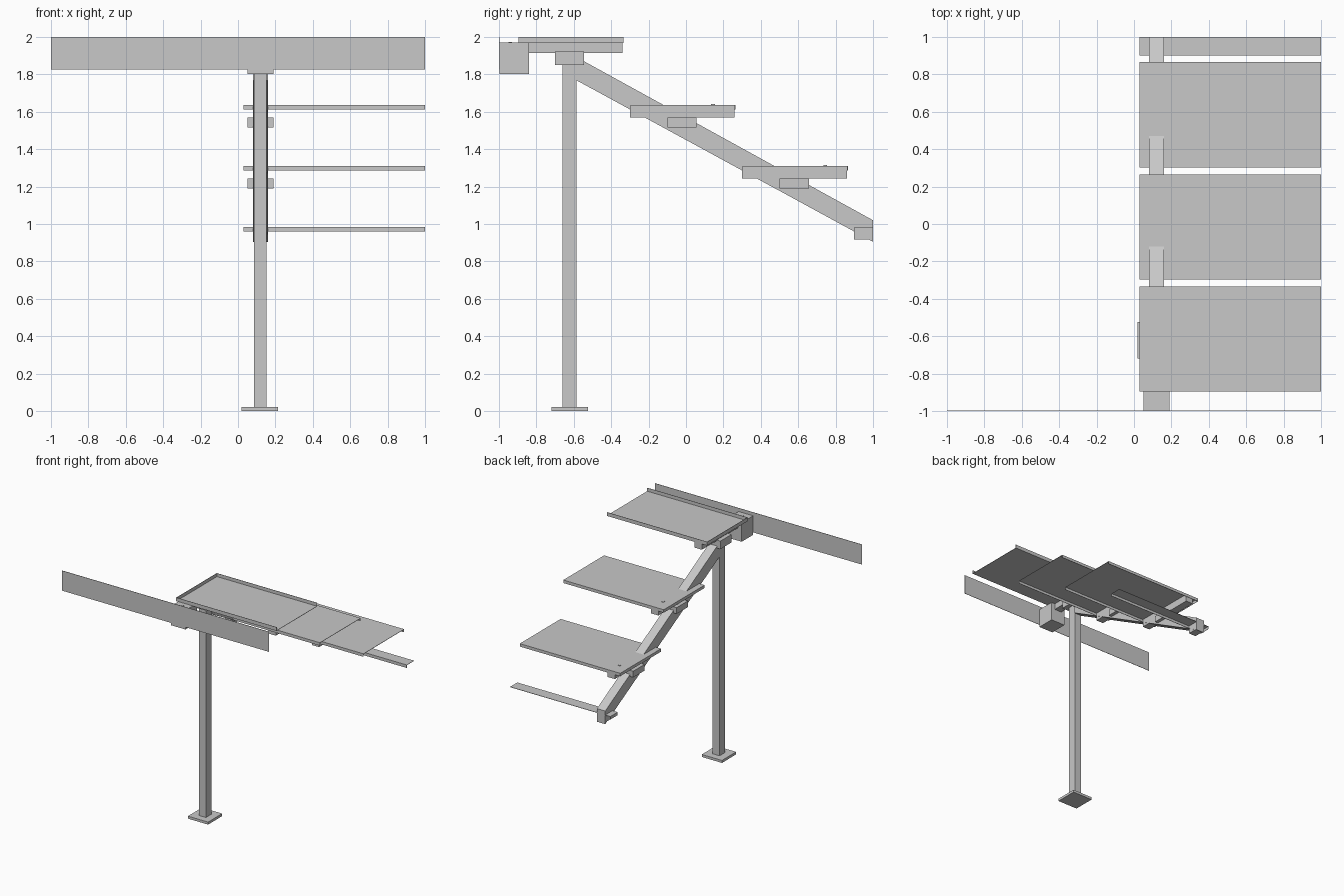
import bpy, bmesh

old = bpy.data.objects.get("Cube")
if old:
    bpy.data.objects.remove(old)

steel = bpy.data.materials.new("light_grey_steel")
steel.use_nodes = True
grey = (0.58, 0.58, 0.58, 1)
steel.diffuse_color = grey
steel.node_tree.nodes["Principled BSDF"].inputs["Base Color"].default_value = grey


def finish(name, bm):
    bmesh.ops.recalc_face_normals(bm, faces=bm.faces)
    mesh = bpy.data.meshes.new(name)
    bm.to_mesh(mesh)
    bm.free()
    mesh.materials.append(steel)
    obj = bpy.data.objects.new(name, mesh)
    bpy.context.collection.objects.link(obj)
    return obj


def add_box(bm, xs, ys, zs):
    verts = bmesh.ops.create_cube(bm, size=1)["verts"]
    for v in verts:
        for axis, (lo, hi) in enumerate((xs, ys, zs)):
            v.co[axis] = hi if v.co[axis] > 0 else lo


def box(name, xs, ys, zs):
    bm = bmesh.new()
    add_box(bm, xs, ys, zs)
    return finish(name, bm)


def extrude_side(name, outline, x0, x1):
    """Extrude a y-z outline along x."""
    bm = bmesh.new()
    face = bm.faces.new([bm.verts.new((x0, y, z)) for y, z in outline])
    new = bmesh.ops.extrude_face_region(bm, geom=[face])["geom"]
    moved = [g for g in new if isinstance(g, bmesh.types.BMVert)]
    bmesh.ops.translate(bm, verts=moved, vec=(x1 - x0, 0, 0))
    return finish(name, bm)


T = 0.003             # sheet thickness
TREAD_X = (0.03, 1.0)
CLAMP_X = (0.05, 0.19)
ARM_X = (0.085, 0.155)


def tread(name, y0, y1, z0, z1, sheet_on_top, back_lip=True):
    """Folded sheet with a lip at the front, back and inner end."""
    bm = bmesh.new()
    sheet = (z1 - T, z1) if sheet_on_top else (z0, z0 + T)
    add_box(bm, TREAD_X, (y0, y1), sheet)
    add_box(bm, TREAD_X, (y0, y0 + T), (z0, z1))
    if back_lip:
        add_box(bm, TREAD_X, (y1 - T, y1), (z0, z1))
    add_box(bm, (TREAD_X[0], TREAD_X[0] + T), (y0, y1), (z0, z1))
    return finish(name, bm)


def bolt(name, y, z):
    box(name, (0.11, 0.13), (y - 0.01, y + 0.01), (z - 0.01, z + 0.004))


# Post and foot plate
box("foot_plate", (0.02, 0.215), (-0.72, -0.525), (0, 0.022))
box("post", (0.085, 0.152), (-0.66, -0.585), (0.02, 1.86))

# Sloping stringer
extrude_side("stringer", [(-0.585, 1.768), (1, 0.905), (1, 1.02), (-0.585, 1.892)],
             0.08, 0.16)

# Top landing fascia and its mounting block
box("fascia", (-1, 1), (-1, -1 + T), (1.825, 2))
box("fascia_block", CLAMP_X, (-1 + T, -0.84), (1.803, 1.97))
bolt("block_bolt", -0.94, 1.97)

# Top tread is an upturned tray
tread("top_tread", -0.895, -0.335, 1.968, 2.0, False)
box("top_arm", ARM_X, (-0.895, -0.34), (1.915, 1.968))
box("top_clamp", CLAMP_X, (-0.7, -0.545), (1.851, 1.921))

# Lower treads with arm, clamp and bolt
for i, label in enumerate(("middle", "lower")):
    dy, dz = 0.6 * i, -0.326 * i
    tread(label + "_tread", -0.298 + dy, 0.265 + dy, 1.611 + dz, 1.637 + dz, True)
    box(label + "_arm", ARM_X, (-0.3 + dy, 0.26 + dy), (1.57 + dz, 1.634 + dz))
    box(label + "_clamp", CLAMP_X, (-0.1 + dy, 0.057 + dy), (1.516 + dz, 1.57 + dz))
    bolt(label + "_bolt", 0.145 + dy, 1.637 + dz)

# Bottom tread is cut short at the end of the stringer
tread("bottom_tread", 0.9, 1, 0.959, 0.985, True, back_lip=False)
box("bottom_arm", ARM_X, (0.897, 1), (0.916, 0.98))
